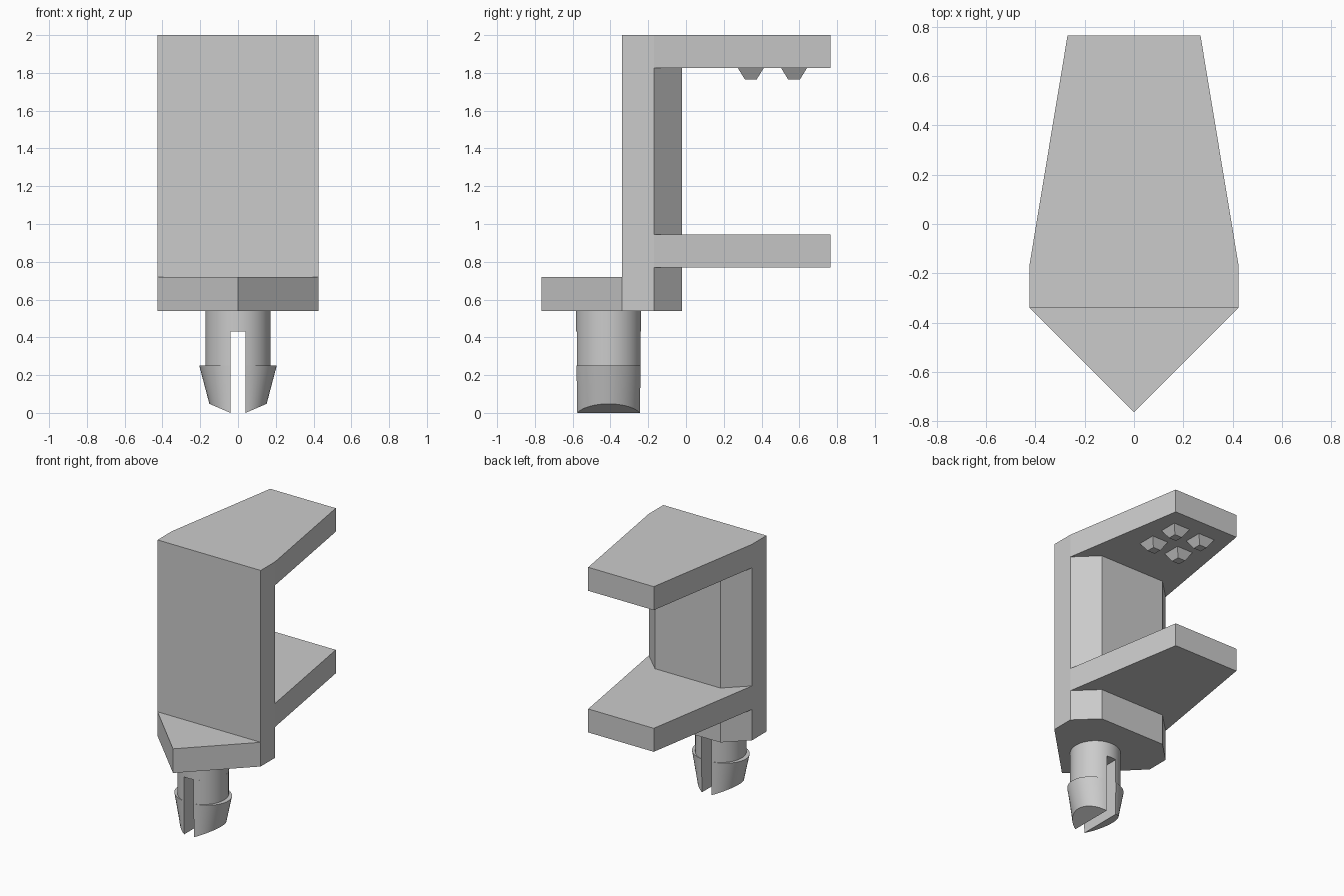
import bpy, bmesh, math

if "Cube" in bpy.data.objects:
    bpy.data.objects.remove(bpy.data.objects["Cube"])


def finish(name, bm, smooth=False):
    bmesh.ops.recalc_face_normals(bm, faces=bm.faces)
    mesh = bpy.data.meshes.new(name)
    bm.to_mesh(mesh)
    bm.free()
    obj = bpy.data.objects.new(name, mesh)
    bpy.context.collection.objects.link(obj)
    bpy.ops.object.select_all(action='DESELECT')
    obj.select_set(True)
    bpy.context.view_layer.objects.active = obj
    if smooth:
        bpy.ops.object.shade_smooth_by_angle(angle=math.radians(30))
    return obj


def loft(bm, rings):
    """Skin a list of closed rings and cap both ends."""
    rows = [[bm.verts.new(p) for p in ring] for ring in rings]
    n = len(rows[0])
    for a, b in zip(rows, rows[1:]):
        for i in range(n):
            j = (i + 1) % n
            bm.faces.new((a[i], a[j], b[j], b[i]))
    bm.faces.new(rows[0])
    bm.faces.new(rows[-1])


def prism(name, right_side, z0, z1):
    """Vertical prism from the right half of an outline, mirrored in x."""
    pts = right_side + [(-x, y) for x, y in reversed(right_side) if x > 0]
    bm = bmesh.new()
    loft(bm, [[(x, y, z) for x, y in pts] for z in (z0, z1)])
    return finish(name, bm)


# Frame: column with chamfered back, two tapered arms, pointed foot
W, FRONT, MID = 0.425, -0.34, -0.17
frame = prism("clamp_frame", [(W, FRONT), (W, MID), (0.27, -0.02)], 0.54, 1.825)
arm = [(W, FRONT), (W, MID), (0.27, 0.765)]
extras = [
    prism("top_arm", arm, 1.825, 2.0),
    prism("lower_arm", arm, 0.77, 0.945),
    prism("pointed_foot", [(0, -0.765), (W, FRONT)], 0.54, 0.72),
]
bpy.context.view_layer.objects.active = frame
for part in extras:
    mod = frame.modifiers.new("join_" + part.name, 'BOOLEAN')
    mod.operation = 'UNION'
    mod.solver = 'EXACT'
    mod.object = part
    bpy.ops.object.modifier_apply(modifier=mod.name)
    bpy.data.objects.remove(part)

# Merge coplanar faces left by the joins
bm = bmesh.new()
bm.from_mesh(frame.data)
bmesh.ops.remove_doubles(bm, verts=bm.verts, dist=1e-4)
bmesh.ops.dissolve_limit(bm, angle_limit=math.radians(1),
                         verts=bm.verts, edges=bm.edges)
bm.to_mesh(frame.data)
bm.free()

# Gripping teeth: four small frustums under the top arm
bm = bmesh.new()
for cx in (-0.11, 0.11):
    for cy in (0.343, 0.572):
        loft(bm, [[(cx + sx * h, cy + sy * h, z)
                   for sx, sy in ((-1, -1), (1, -1), (1, 1), (-1, 1))]
                  for h, z in ((0.068, 1.825), (0.031, 1.765))])
finish("grip_teeth", bm)

# Peg: solid collar above two split legs with barbed tips
PEG_Y, R, GAP, N = -0.41, 0.173, 0.04, 24
bm = bmesh.new()
loft(bm, [[(R * math.cos(a), PEG_Y + R * math.sin(a), z)
           for a in (2 * math.pi * i / 48 for i in range(48))]
          for z in (0.43, 0.54)])
finish("peg_collar", bm, True)

BASE, FLARE, SLOPE = 0.139, 0.264, 0.43   # barb width at z=0, flare, tip slant


def leg_ring(side, rx, z=None):
    """D-shaped section; with no z it follows the slanted tip plane."""
    t0 = math.acos(GAP / rx)
    ring = []
    for i in range(N + 1):
        t = t0 * (2 * i / N - 1)
        c = math.cos(t)
        h = z
        if h is None:
            h = SLOPE * (c * BASE - GAP) / (1 - SLOPE * c * FLARE)
        x = c * (rx if z is not None else BASE + FLARE * h)
        ring.append((side * x, PEG_Y + R * math.sin(t), h))
    return ring


for side, name in ((-1, "left_peg_leg"), (1, "right_peg_leg")):
    bm = bmesh.new()
    loft(bm, [leg_ring(side, R, 0.43), leg_ring(side, R, 0.25),
              leg_ring(side, BASE + FLARE * 0.25, 0.25), leg_ring(side, BASE)])
    finish(name, bm, True)
